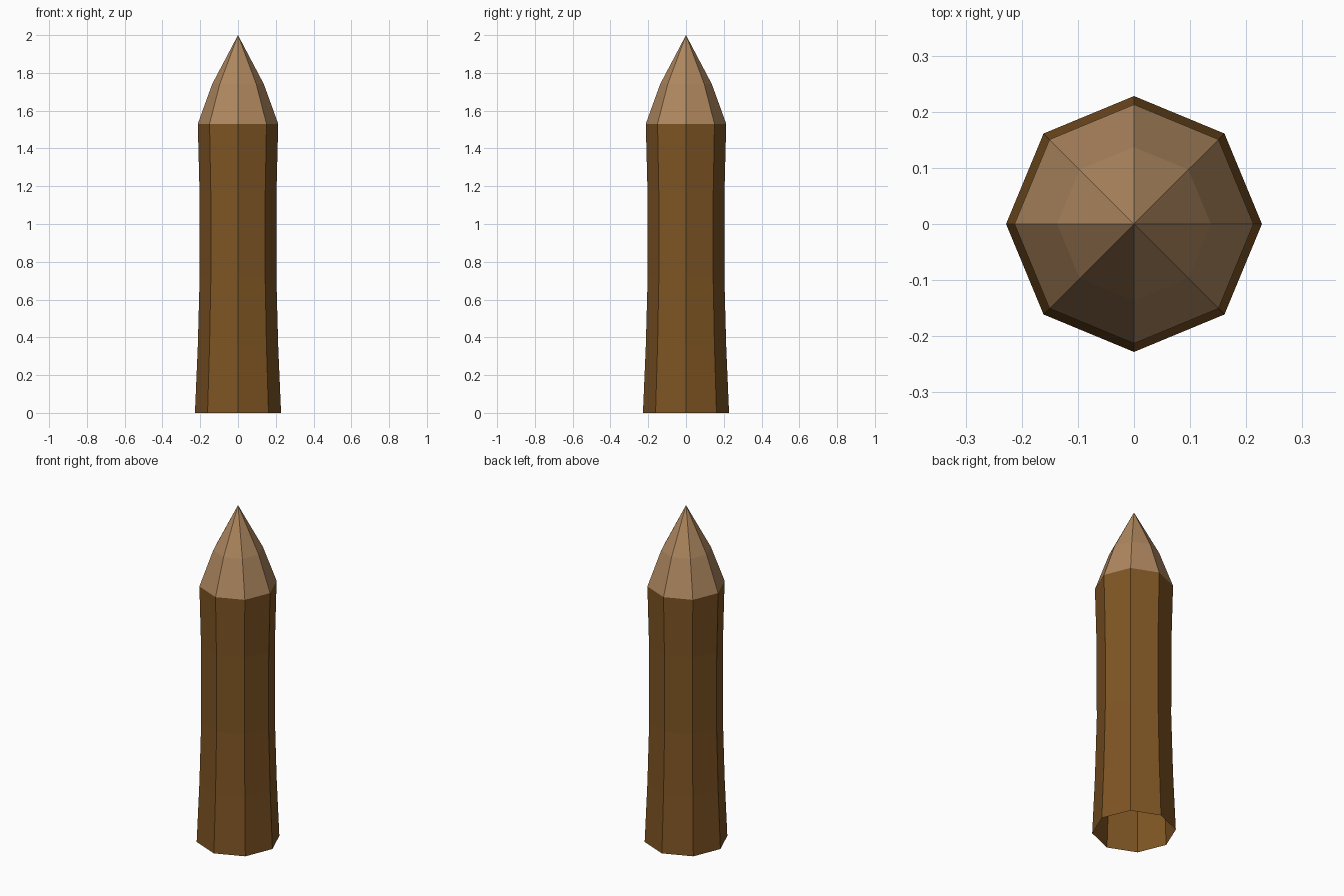
import bpy, bmesh
from math import cos, sin, pi

if "Cube" in bpy.data.objects:
    bpy.data.objects.remove(bpy.data.objects["Cube"])

SIDES = 8


def material(name, rgb):
    m = bpy.data.materials.new(name)
    m.diffuse_color = (*rgb, 1)
    m.use_nodes = True
    m.node_tree.nodes["Principled BSDF"].inputs["Base Color"].default_value = m.diffuse_color
    return m


def lathe(name, profile, mat):
    """Flat-faced octagonal shell from (radius, z) pairs; radius 0 makes a point."""
    bm = bmesh.new()
    rings = []
    for r, z in profile:
        n = SIDES if r > 0 else 1
        rings.append([bm.verts.new((r * cos(2 * pi * i / SIDES),
                                    r * sin(2 * pi * i / SIDES), z)) for i in range(n)])
    for low, high in zip(rings, rings[1:]):
        for i in range(SIDES):
            j = (i + 1) % SIDES
            if len(high) == 1:
                bm.faces.new((low[i], low[j], high[0]))
            else:
                bm.faces.new((low[i], low[j], high[j], high[i]))
    mesh = bpy.data.meshes.new(name)
    bm.to_mesh(mesh)
    bm.free()
    mesh.materials.append(mat)
    obj = bpy.data.objects.new(name, mesh)
    bpy.context.collection.objects.link(obj)
    return obj


bark = material("bark", (0.21, 0.09, 0.017))
cut_wood = material("cut_wood", (0.43, 0.245, 0.115))

# Slightly waisted shaft, open underneath
lathe("stake_shaft", [(0.228, 0), (0.213, 0.35), (0.203, 0.72),
                      (0.204, 1.18), (0.213, 1.53)], bark)

# Sharpened tip in two slopes
lathe("stake_tip", [(0.213, 1.53), (0.137, 1.74), (0, 2.0)], cut_wood)
